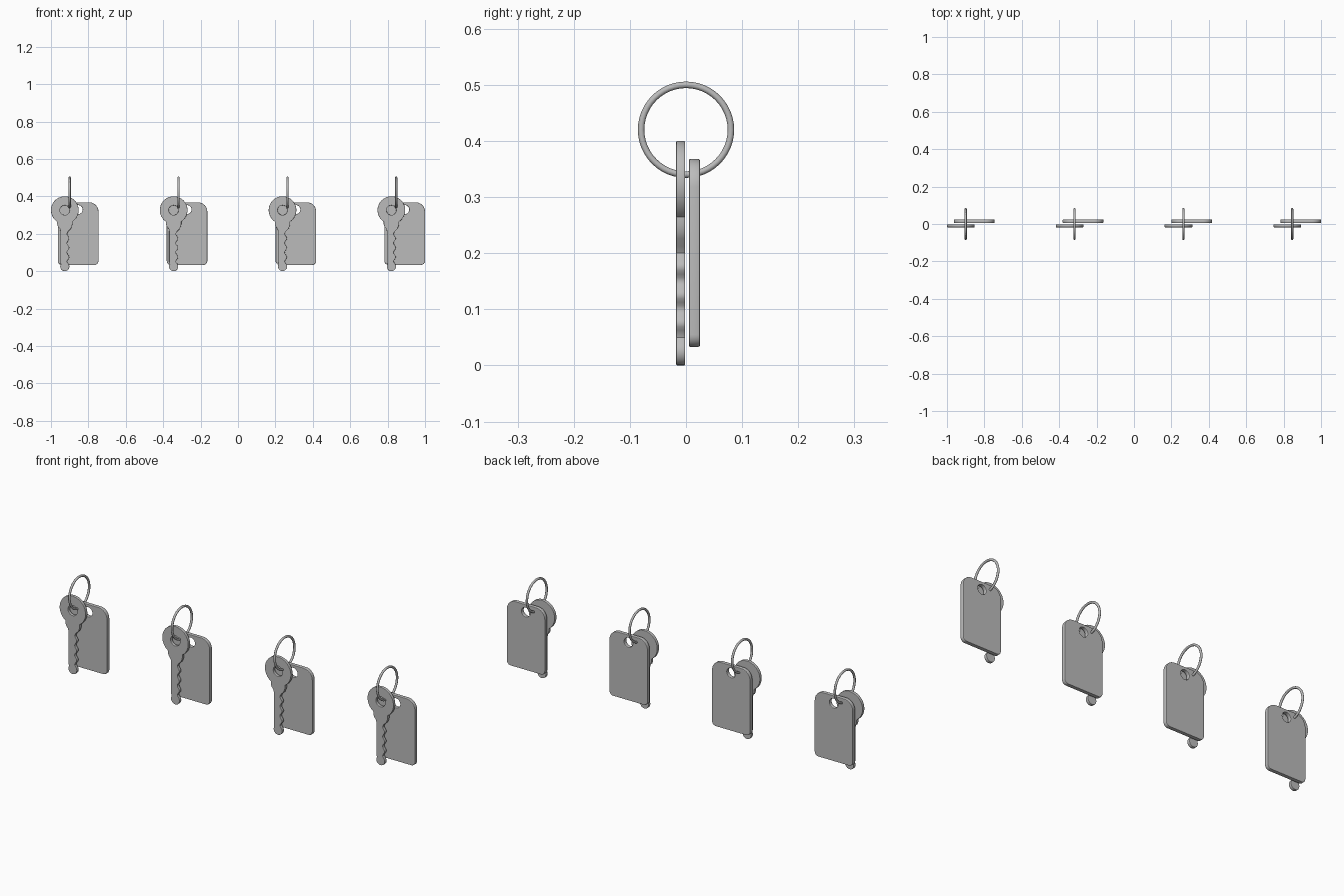
import bpy
from math import cos, sin, pi, radians, asin, acos
from mathutils import Matrix

cube = bpy.data.objects.get("Cube")
if cube:
    bpy.data.objects.remove(cube, do_unlink=True)

# Single brushed grey metal
grey = bpy.data.materials.new("grey_metal")
grey.use_nodes = True
COLOUR = (0.5, 0.5, 0.5, 1)
grey.diffuse_color = COLOUR
grey.node_tree.nodes["Principled BSDF"].inputs["Base Color"].default_value = COLOUR


def arc(cx, cz, r, start, end, steps):
    """Points along an arc, angles in radians."""
    return [(cx + r * cos(start + (end - start) * i / steps),
             cz + r * sin(start + (end - start) * i / steps)) for i in range(steps + 1)]


def plate(name, loops, y, thickness, bevel):
    """Flat upright plate with holes and rounded rims, facing -y."""
    curve = bpy.data.curves.new(name, 'CURVE')
    curve.dimensions = '2D'
    curve.fill_mode = 'BOTH'
    curve.extrude = thickness / 2 - bevel
    curve.bevel_depth = bevel
    curve.bevel_resolution = 1
    curve.offset = -bevel
    for loop in loops:
        spline = curve.splines.new('POLY')
        spline.points.add(len(loop) - 1)
        for point, (x, z) in zip(spline.points, loop):
            point.co = (x, z, 0, 1)
        spline.use_cyclic_u = True
    obj = bpy.data.objects.new(name, curve)
    bpy.context.collection.objects.link(obj)
    bpy.ops.object.select_all(action='DESELECT')
    obj.select_set(True)
    bpy.context.view_layer.objects.active = obj
    bpy.ops.object.convert(target='MESH')
    obj = bpy.context.object
    obj.data.transform(Matrix.Translation((0, y, 0)) @ Matrix.Rotation(pi / 2, 4, 'X'))
    return obj


def finish(obj):
    obj.data.materials.clear()
    obj.data.materials.append(grey)
    bpy.ops.object.shade_smooth_by_angle(angle=radians(35))
    return obj


# Key: round bow, shoulders, wavy cut blade and rounded tip
HEAD_X, HEAD_Z, HEAD_R = -0.926, 0.326, 0.074
SHOULDER = 0.041
gap = asin(SHOULDER / HEAD_R)
bow = arc(HEAD_X, HEAD_Z, HEAD_R, -pi / 2 + gap, 1.5 * pi - gap, 40)
left_side = [(-0.041, 0.25), (-0.036, 0.237), (-0.027, 0.227), (-0.024, 0.215), (-0.024, 0.05)]
tip = arc(0, 0.0245, 0.0245, radians(150), radians(390), 14)
teeth = []
for i in range(25):
    z = 0.05 + 0.15 * i / 24
    teeth.append((0.018 - 0.006 * cos(2 * pi * (z - 0.05) / 0.05), z))
right_side = teeth + [(0.018, 0.212), (0.032, 0.226), (0.037, 0.237), (0.041, 0.25)]
shank = [(HEAD_X + x, z) for x, z in left_side + tip + right_side]
key_hole = arc(HEAD_X, HEAD_Z, 0.026, 0, -2 * pi, 24)[:-1]
key = finish(plate("key", [bow + shank, key_hole], -0.0095, 0.016, 0.002))

# Tag: tall plate with large top corners, small bottom corners and a hole
L, R, B, T = -0.963, -0.746, 0.033, 0.368
corners = [(R, T, 0.05, -1, -1, 0), (L, T, 0.05, 1, -1, 1),
           (L, B, 0.022, 1, 1, 2), (R, B, 0.022, -1, 1, 3)]
outline = []
for x, z, r, sx, sz, quarter in corners:
    outline += arc(x + sx * r, z + sz * r, r, quarter * pi / 2, (quarter + 1) * pi / 2, 8)
tag_hole = arc((L + R) / 2, 0.329, 0.024, 0, -2 * pi, 24)[:-1]
tag = finish(plate("tag", [outline, tag_hole], 0.015, 0.02, 0.003))

# Split ring through both holes
bpy.ops.mesh.primitive_torus_add(major_radius=0.08, minor_radius=0.0058,
                                 major_segments=48, minor_segments=12,
                                 location=(-0.9, 0, 0.42), rotation=(0, pi / 2, 0))
ring = bpy.context.object
ring.name = "key_ring"
finish(ring)

# Repeat the set along the row
for i in range(1, 4):
    for part in (key, tag, ring):
        copy = part.copy()
        copy.name = f"{part.name}_{i + 1}"
        copy.location.x += i * 0.582
        bpy.context.collection.objects.link(copy)
